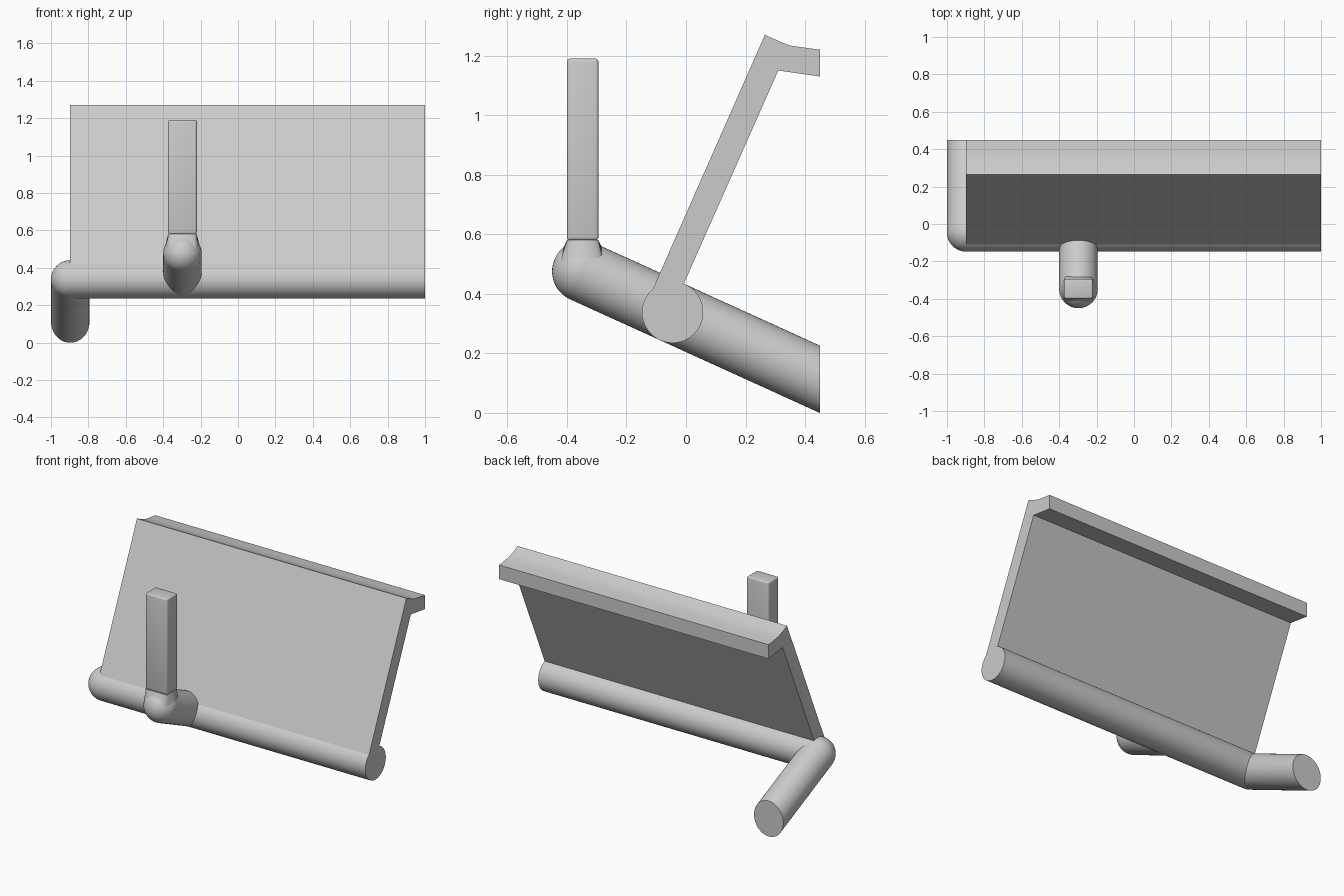
import bpy, bmesh, math
from mathutils import Vector

if "Cube" in bpy.data.objects:
    bpy.data.objects.remove(bpy.data.objects["Cube"])

GREY = (0.6, 0.6, 0.6, 1)
grey = bpy.data.materials.new("plain grey")
grey.use_nodes = True
grey.diffuse_color = GREY
grey.node_tree.nodes["Principled BSDF"].inputs["Base Color"].default_value = GREY

R = 0.103                                # pipe radius
SLOPE = 0.455                            # drop of the sloping pipes per unit of y
SIDES = 48
corner = Vector((-0.897, -0.045, 0.338))
rail_end = Vector((1, corner.y, corner.z))


def along_slope(x, y):
    """Point on the sloping line through the rail axis."""
    return Vector((x, y, corner.z - SLOPE * (y - corner.y)))


def finish(name, bm, angle=30):
    bmesh.ops.recalc_face_normals(bm, faces=bm.faces)
    mesh = bpy.data.meshes.new(name)
    bm.to_mesh(mesh)
    bm.free()
    mesh.materials.append(grey)
    ob = bpy.data.objects.new(name, mesh)
    bpy.context.collection.objects.link(ob)
    bpy.ops.object.select_all(action="DESELECT")
    ob.select_set(True)
    bpy.context.view_layer.objects.active = ob
    bpy.ops.object.shade_smooth_by_angle(angle=math.radians(angle))
    return ob


def pipe(name, a, b, cut_y=None):
    bm = bmesh.new()
    d = b - a
    bmesh.ops.create_cone(bm, cap_ends=True, segments=SIDES, radius1=R, radius2=R, depth=d.length)
    turn = d.to_track_quat("Z", "Y").to_matrix()
    for v in bm.verts:
        v.co = turn @ v.co + (a + b) / 2
    if cut_y is not None:                # trim the end upright
        bmesh.ops.bisect_plane(bm, geom=bm.verts[:] + bm.edges[:] + bm.faces[:],
                               plane_co=(0, cut_y, 0), plane_no=(0, 1, 0), clear_outer=True)
        bmesh.ops.holes_fill(bm, edges=[e for e in bm.edges if e.is_boundary])
    return finish(name, bm)


def ball(name, centre):
    bm = bmesh.new()
    bmesh.ops.create_uvsphere(bm, u_segments=SIDES, v_segments=24, radius=R)
    bmesh.ops.translate(bm, verts=bm.verts, vec=centre)
    return finish(name, bm)


# Long rail, sloping leg and rounded corner
pipe("rail", corner, rail_end)
pipe("sloping_leg", corner, along_slope(corner.x, 0.6), cut_y=0.45)
ball("rail_corner", corner)

# Short front arm with rounded elbow
elbow = along_slope(-0.297, -0.347)
pipe("front_arm", Vector((elbow.x, corner.y, corner.z)), elbow)
ball("arm_elbow", elbow)

# Round-to-square neck joining the elbow to the post
HALF_X, HALF_Y, POST_BASE, POST_TOP = 0.077, 0.053, 0.58, 1.19
bm = bmesh.new()
rings = [[], []]
for i in range(SIDES):
    t = 2 * math.pi * (i + 0.5) / SIDES
    c, s = math.cos(t), math.sin(t)
    k = 1 / max(abs(c), abs(s))
    rings[0].append(bm.verts.new((elbow.x + R * c, elbow.y + R * s, elbow.z)))
    rings[1].append(bm.verts.new((elbow.x + HALF_X * k * c, elbow.y + HALF_Y * k * s, POST_BASE)))
for i in range(SIDES):
    j = (i + 1) % SIDES
    bm.faces.new((rings[0][i], rings[0][j], rings[1][j], rings[1][i]))
bm.faces.new(rings[1])
bm.faces.new(rings[0][::-1])
finish("post_neck", bm)

# Upright post with softened edges
bm = bmesh.new()
bmesh.ops.create_cube(bm, size=1)
bmesh.ops.scale(bm, verts=bm.verts, vec=(2 * HALF_X, 2 * HALF_Y, POST_TOP - POST_BASE))
bmesh.ops.translate(bm, verts=bm.verts, vec=(elbow.x, elbow.y, (POST_TOP + POST_BASE) / 2))
bmesh.ops.bevel(bm, geom=bm.edges[:], offset=0.01, segments=3, profile=0.5, affect="EDGES")
finish("post", bm, 40)

# Leaning panel with a lip, extruded along the rail
profile = [(-0.136, 0.36), (0.265, 1.27), (0.32, 1.245), (0.35, 1.234), (0.39, 1.228),
           (0.45, 1.22), (0.45, 1.13), (0.31, 1.15), (-0.04, 0.36)]
bm = bmesh.new()
side = bm.faces.new([bm.verts.new((corner.x, y, z)) for y, z in profile])
new = bmesh.ops.extrude_face_region(bm, geom=[side])["geom"]
bmesh.ops.translate(bm, verts=[g for g in new if isinstance(g, bmesh.types.BMVert)],
                    vec=(1 - corner.x, 0, 0))
if not side.is_valid or len(bm.faces) < len(profile) + 2:
    bmesh.ops.holes_fill(bm, edges=[e for e in bm.edges if e.is_boundary])
finish("panel", bm)
